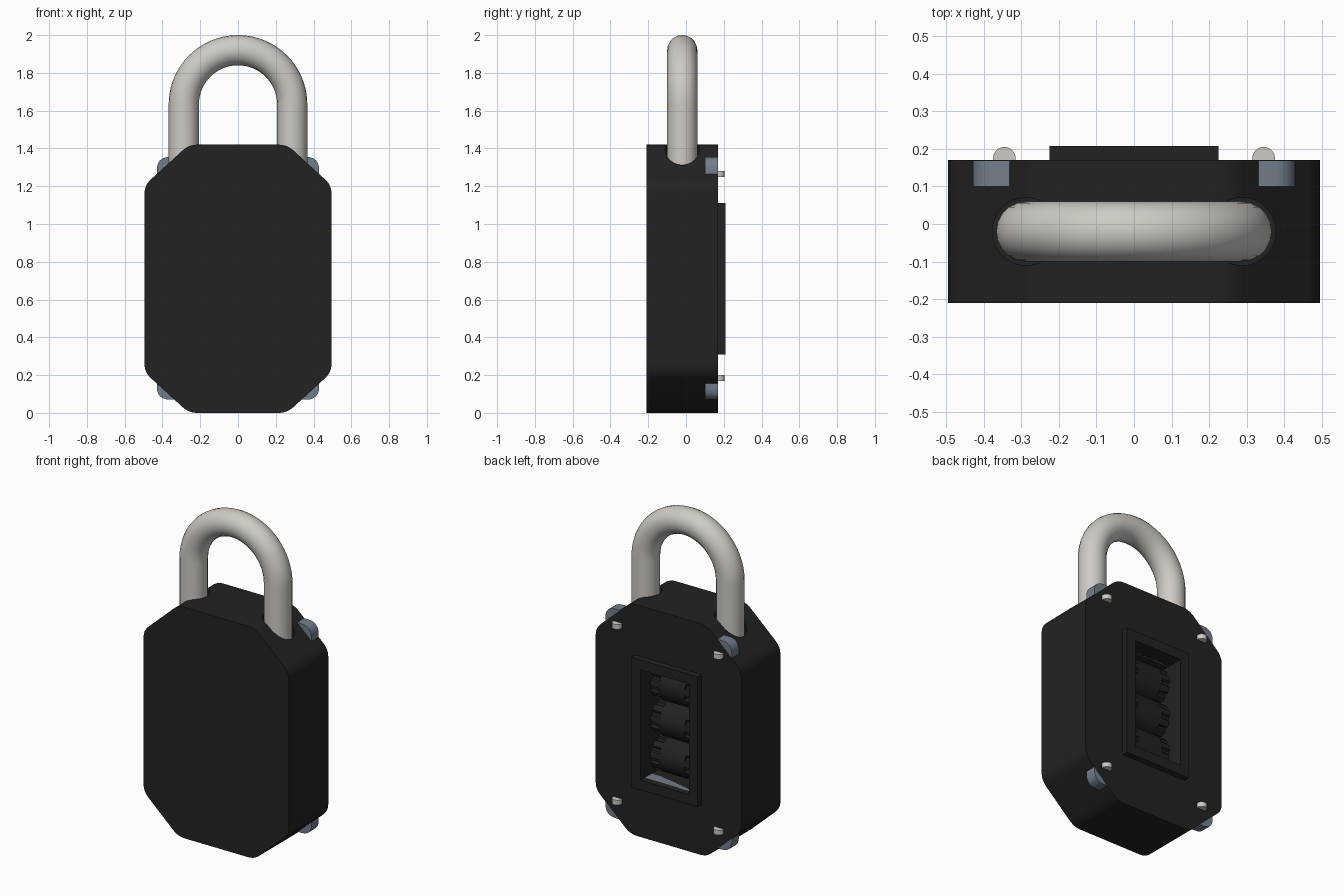
import bpy, bmesh, math
from mathutils import Vector

if "Cube" in bpy.data.objects:
    bpy.data.objects.remove(bpy.data.objects["Cube"])


def material(name, rgb):
    m = bpy.data.materials.new(name)
    m.diffuse_color = (*rgb, 1)
    m.use_nodes = True
    m.node_tree.nodes["Principled BSDF"].inputs["Base Color"].default_value = m.diffuse_color
    return m


BLACK = material("black casing", (0.016, 0.016, 0.016))
STEEL = material("blue steel", (0.17, 0.21, 0.26))
SILVER = material("light metal", (0.62, 0.59, 0.55))


def finish(ob, mat, angle=30):
    ob.data.materials.clear()
    ob.data.materials.append(mat)
    bpy.ops.object.select_all(action='DESELECT')
    ob.select_set(True)
    bpy.context.view_layer.objects.active = ob
    bpy.ops.object.shade_smooth_by_angle(angle=math.radians(angle))
    return ob


def prism(name, pts, a, b, axis, mat):
    """Extrude a closed 2D outline from a to b along x, y or z."""
    place = {'X': lambda p, t: (t, p[0], p[1]),
             'Y': lambda p, t: (p[0], t, p[1]),
             'Z': lambda p, t: (p[0], p[1], t)}[axis]
    bm = bmesh.new()
    lo = [bm.verts.new(place(p, a)) for p in pts]
    hi = [bm.verts.new(place(p, b)) for p in pts]
    bm.faces.new(lo)
    bm.faces.new(hi)
    n = len(pts)
    for i in range(n):
        j = (i + 1) % n
        bm.faces.new((lo[i], lo[j], hi[j], hi[i]))
    bmesh.ops.recalc_face_normals(bm, faces=bm.faces)
    me = bpy.data.meshes.new(name)
    bm.to_mesh(me)
    bm.free()
    ob = bpy.data.objects.new(name, me)
    bpy.context.collection.objects.link(ob)
    return finish(ob, mat)


def rounded(pts, r, steps=6):
    """Round every corner of an outline with a quadratic fillet."""
    out = []
    for i, p in enumerate(pts):
        p = Vector(p)
        s = p + (Vector(pts[i - 1]) - p).normalized() * r
        e = p + (Vector(pts[(i + 1) % len(pts)]) - p).normalized() * r
        for k in range(steps + 1):
            t = k / steps
            out.append((1 - t) ** 2 * s + 2 * t * (1 - t) * p + t * t * e)
    return out


def rect(x, z0, z1):
    return [(-x, z0), (x, z0), (x, z1), (-x, z1)]


def circle(cx, cy, r, n=48):
    return [(cx + r * math.cos(math.tau * i / n), cy + r * math.sin(math.tau * i / n))
            for i in range(n)]


def cut(ob, cutter):
    mod = ob.modifiers.new("cut", 'BOOLEAN')
    mod.operation = 'DIFFERENCE'
    mod.solver = 'EXACT'
    mod.object = cutter
    bpy.context.view_layer.objects.active = ob
    bpy.ops.object.modifier_apply(modifier=mod.name)


# casing, back plate and dial window frame
octagon = [(-0.26, 0), (0.26, 0), (0.495, 0.215), (0.495, 1.205),
           (0.26, 1.42), (-0.26, 1.42), (-0.495, 1.205), (-0.495, 0.215)]
casing = prism("casing", rounded(octagon, 0.045), -0.21, 0.17, 'Y', BLACK)
plate = prism("back_plate", rounded(rect(0.43, 0.07, 1.355), 0.07), 0.10, 0.169, 'Y', STEEL)
frame = prism("window_frame", rect(0.225, 0.31, 1.11), 0.165, 0.208, 'Y', BLACK)

# window pocket through frame, plate and casing
pocket = prism("pocket_cutter", rect(0.165, 0.37, 1.05), -0.11, 0.3, 'Y', BLACK)
for part in (casing, plate, frame):
    cut(part, pocket)
bpy.data.objects.remove(pocket)

# shackle sockets, slightly wider than the shackle
for s in (-1, 1):
    socket = prism("socket_cutter", circle(s * 0.287, -0.02, 0.09), 1.1, 1.6, 'Z', BLACK)
    cut(casing, socket)
    bpy.data.objects.remove(socket)
for part in (casing, plate, frame):
    finish(part, part.data.materials[0])

# shackle: round bar swept along two legs and a half circle
R, top = 0.287, 1.633
path = [(-R, 1.1)] + [(-R * math.cos(math.pi * i / 40), top + R * math.sin(math.pi * i / 40))
                      for i in range(41)] + [(R, 1.1)]
cu = bpy.data.curves.new("shackle", 'CURVE')
cu.dimensions = '3D'
cu.bevel_depth = 0.08
cu.bevel_resolution = 8
cu.use_fill_caps = True
sp = cu.splines.new('POLY')
sp.points.add(len(path) - 1)
for pt, (x, z) in zip(sp.points, path):
    pt.co = (x, -0.02, z, 1)
shackle = bpy.data.objects.new("shackle", cu)
bpy.context.collection.objects.link(shackle)
bpy.ops.object.select_all(action='DESELECT')
shackle.select_set(True)
bpy.context.view_layer.objects.active = shackle
bpy.ops.object.convert(target='MESH')
finish(bpy.context.view_layer.objects.active, SILVER, 40)

# number wheels with notched rims at both ends
for k in range(3):
    z, y, r = 0.49 + 0.22 * k, 0.03, 0.11
    prism(f"wheel_{k + 1}", circle(y, z, r), -0.085, 0.085, 'X', BLACK)
    rim = []
    for i in range(80):
        a, rr = math.tau * i / 80, r if i % 8 < 5 else r - 0.012
        rim.append((y + rr * math.cos(a), z + rr * math.sin(a)))
    for s, side in ((-1, "left"), (1, "right")):
        prism(f"wheel_{k + 1}_rim_{side}", rim, s * 0.085, s * 0.145, 'X', BLACK)

# wheel axles
for k in range(3):
    prism(f"axle_{k + 1}", circle(0.03, 0.49 + 0.22 * k, 0.03, 16), -0.17, 0.17, 'X', SILVER)

# four small pins on the back
for x in (-0.345, 0.345):
    for z in (0.185, 1.265):
        prism("back_pin", circle(x, 0.175, 0.03, 24), z - 0.015, z + 0.015, 'Z', SILVER)
